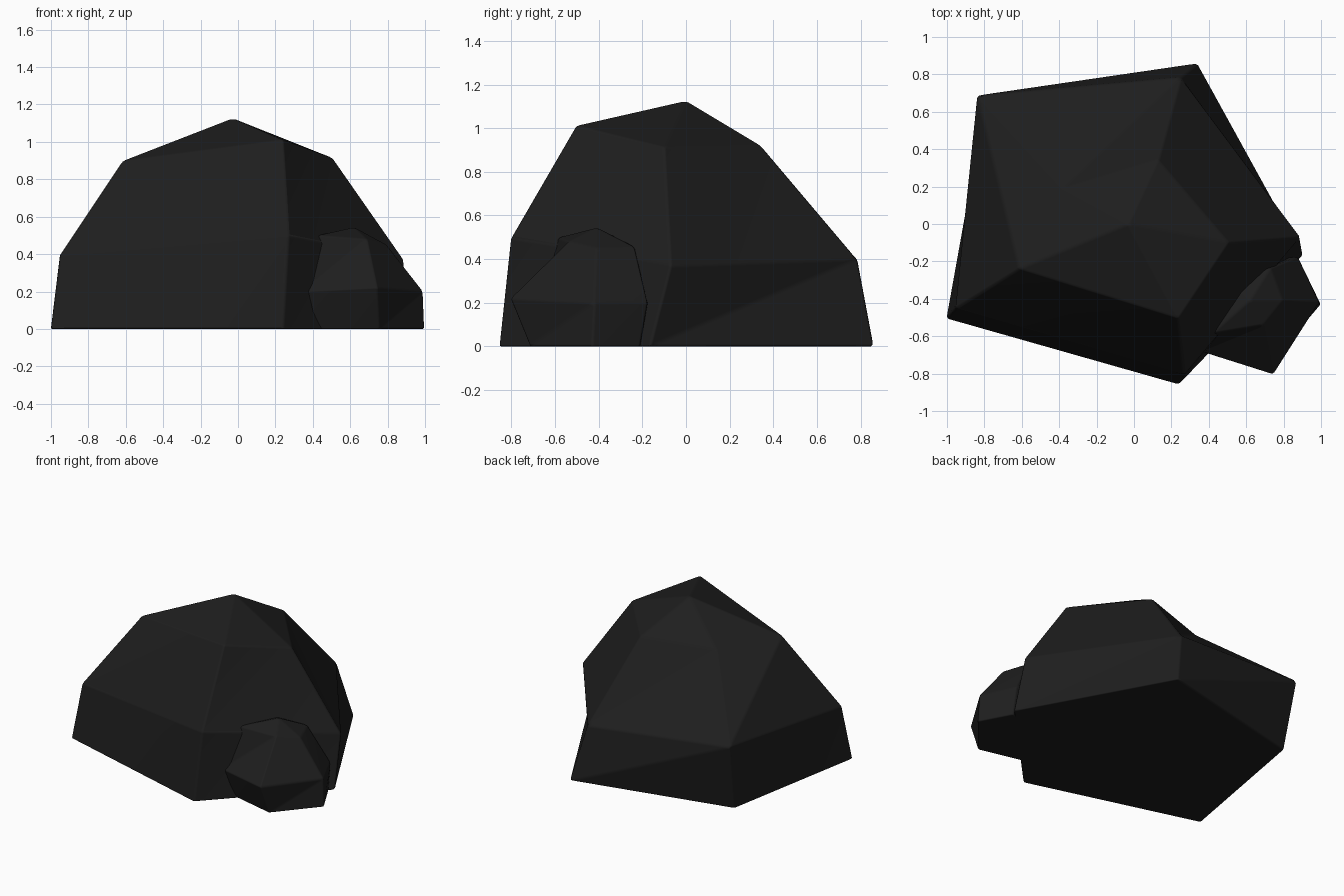
import bpy, bmesh

if "Cube" in bpy.data.objects:
    bpy.data.objects.remove(bpy.data.objects["Cube"])

stone = bpy.data.materials.new("charcoal stone")
stone.diffuse_color = (0.013, 0.013, 0.013, 1)
stone.use_nodes = True
stone.node_tree.nodes["Principled BSDF"].inputs["Base Color"].default_value = stone.diffuse_color


def rock(name, rings, apex, edge):
    """Faceted boulder: five-sided rings joined by triangles, capped by a peak."""
    bm = bmesh.new()
    loops = [[bm.verts.new(p) for p in ring] for ring in rings]
    n = len(loops[0])
    bm.faces.new(loops[0][::-1])
    for a, b in zip(loops, loops[1:]):
        for i in range(n):
            j = (i + 1) % n
            bm.faces.new((a[i], a[j], b[j]))
            bm.faces.new((a[i], b[j], b[i]))
    top = bm.verts.new(apex)
    for i in range(n):
        bm.faces.new((loops[-1][i], loops[-1][(i + 1) % n], top))
    bmesh.ops.recalc_face_normals(bm, faces=bm.faces)
    mesh = bpy.data.meshes.new(name)
    bm.to_mesh(mesh)
    bm.free()
    mesh.materials.append(stone)
    obj = bpy.data.objects.new(name, mesh)
    bpy.context.collection.objects.link(obj)
    # softly worn edges
    bevel = obj.modifiers.new("worn edges", 'BEVEL')
    bevel.width = edge
    bevel.segments = 2
    bevel.limit_method = 'ANGLE'
    bevel.angle_limit = 0.2
    bevel.harden_normals = True
    for p in mesh.polygons:
        p.use_smooth = True
    return obj


# main boulder: base, shoulder and crown rings, ordered left, front, right, back, back left
rock("large_boulder", [
    [(-1.003, -0.505, 0), (0.24, -0.858, 0), (0.905, -0.165, 0), (0.34, 0.86, 0), (-0.806, 0.592, 0)],
    [(-0.955, -0.45, 0.39), (0.27, -0.805, 0.495), (0.888, -0.07, 0.37),
     (0.25, 0.785, 0.4), (-0.838, 0.688, 0.495)],
    [(-0.615, -0.24, 0.9), (0.24, -0.505, 1.012), (0.51, -0.1, 0.912),
     (0.13, 0.345, 0.92), (-0.38, 0.19, 0.9)],
], (-0.03, 0, 1.127), 0.012)

# small boulder leaning against the front right side
rock("small_boulder", [
    [(0.36, -0.62, 0), (0.755, -0.715, 0), (0.998, -0.43, 0), (0.88, -0.21, 0), (0.45, -0.25, 0)],
    [(0.35, -0.68, 0.2), (0.745, -0.805, 0.22), (0.99, -0.42, 0.2),
     (0.875, -0.175, 0.2), (0.45, -0.2, 0.22)],
    [(0.42, -0.585, 0.5), (0.69, -0.54, 0.48), (0.795, -0.41, 0.45),
     (0.73, -0.235, 0.455), (0.5, -0.28, 0.48)],
], (0.62, -0.41, 0.545), 0.01)
